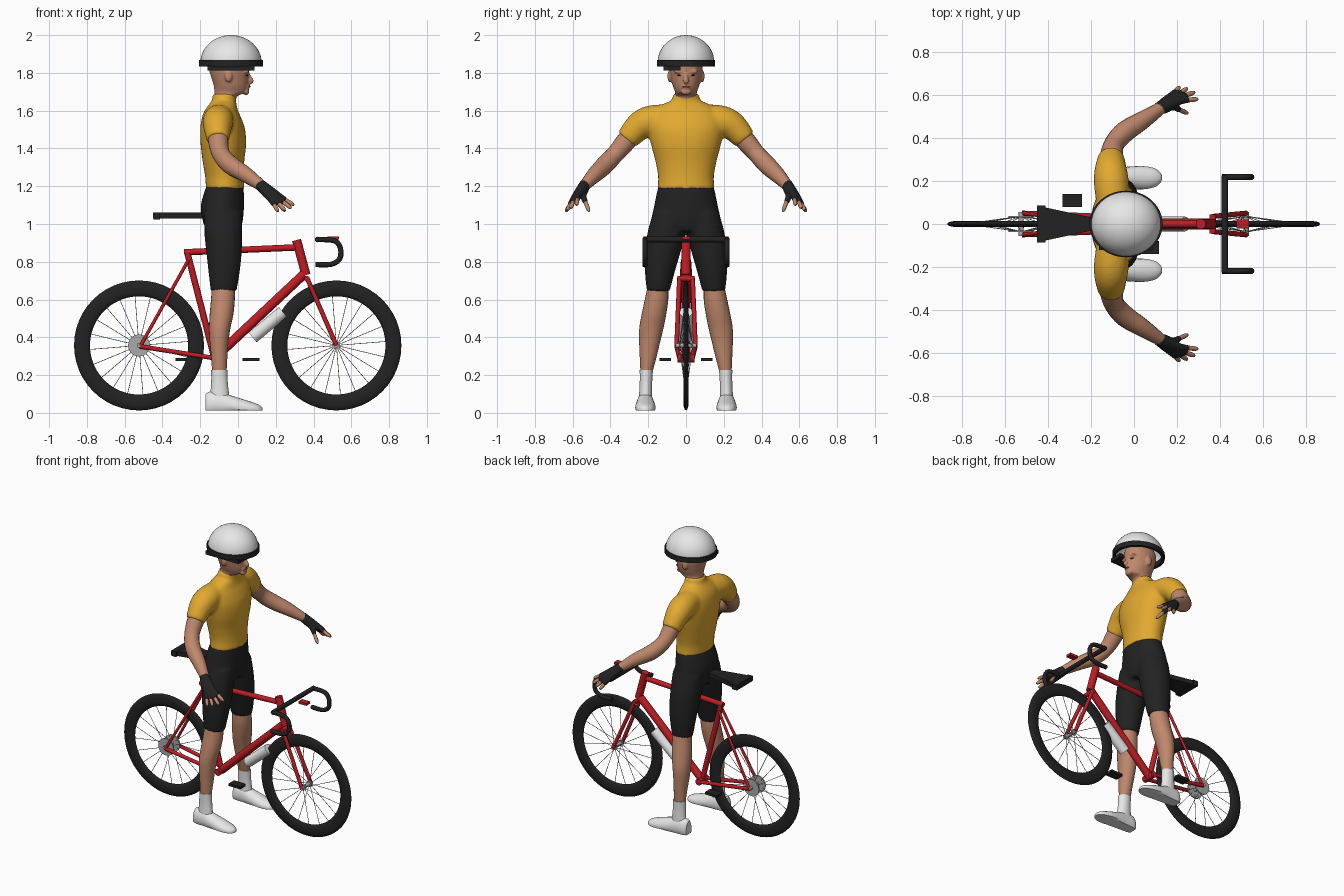
import bpy, bmesh
from math import cos, sin, pi, radians
from mathutils import Vector, Matrix

if "Cube" in bpy.data.objects:
    bpy.data.objects.remove(bpy.data.objects["Cube"], do_unlink=True)


def material(name, *rgb):
    m = bpy.data.materials.new(name)
    m.use_nodes = True
    m.diffuse_color = (*rgb, 1)
    m.node_tree.nodes["Principled BSDF"].inputs["Base Color"].default_value = (*rgb, 1)
    return m


WHITE = material("white", .8, .8, .8)
BLACK = material("black", .016, .016, .017)
YELLOW = material("jersey yellow", .76, .4, .03)
RED = material("frame red", .52, .012, .018)
SKIN = material("skin", .52, .245, .15)
GREY = material("metal grey", .4, .4, .4)
LIP = material("lip brown", .3, .1, .07)


def finish(name, bm, mat, voxel=0, smooth=4, angle=40):
    """Turn a bmesh into a shaded object; voxel fuses overlapping volumes."""
    bmesh.ops.recalc_face_normals(bm, faces=bm.faces[:])
    mesh = bpy.data.meshes.new(name)
    bm.to_mesh(mesh)
    bm.free()
    ob = bpy.data.objects.new(name, mesh)
    bpy.context.collection.objects.link(ob)
    mesh.materials.append(mat)
    bpy.ops.object.select_all(action='DESELECT')
    ob.select_set(True)
    bpy.context.view_layer.objects.active = ob
    bpy.ops.object.shade_smooth_by_angle(angle=radians(angle))
    if voxel:
        rm = ob.modifiers.new("fuse", 'REMESH')
        rm.mode, rm.voxel_size, rm.use_smooth_shade = 'VOXEL', voxel, True
        sm = ob.modifiers.new("soften", 'SMOOTH')
        sm.factor, sm.iterations = .5, smooth
    return ob


def spline(rows, steps=4):
    """Catmull-Rom interpolation of tuples."""
    rows = [rows[0], *rows, rows[-1]]
    out = []
    for a, b, c, d in zip(rows, rows[1:], rows[2:], rows[3:]):
        for k in range(steps):
            t = k / steps
            out.append(tuple(q + t / 2 * (r - p + t * (2*p - 5*q + 4*r - s + t * (3*(q - r) + s - p)))
                             for p, q, r, s in zip(a, b, c, d)))
    return out + [rows[-1]]


def loft(bm, rings, n=20):
    """Bridge elliptical rings given as centre, half axis, half axis."""
    loops = [[bm.verts.new(c + u * cos(2*pi*i/n) + v * sin(2*pi*i/n)) for i in range(n)]
             for c, u, v in rings]
    for a, b in zip(loops, loops[1:]):
        for i in range(n):
            j = (i + 1) % n
            bm.faces.new((a[i], a[j], b[j], b[i]))
    bm.faces.new(loops[0])
    bm.faces.new(loops[-1])


def stack(bm, rows, n=24):
    """Upright form from rows of z, back x, front x, centre y, half width."""
    loft(bm, [(Vector(((a + b) / 2, y, z)), Vector(((b - a) / 2, 0, 0)), Vector((0, w, 0)))
              for z, a, b, y, w in spline(rows)], n)


def pipe(bm, rows, n=12, ref=(0, 0, 1), steps=4):
    """Round tube through rows of x, y, z, radius."""
    rows = spline(rows, steps)
    pts = [Vector(r[:3]) for r in rows]
    rings = []
    for i, p in enumerate(pts):
        t = pts[min(i + 1, len(pts) - 1)] - pts[max(i - 1, 0)]
        u = t.cross(Vector(ref)).normalized()
        rings.append((p, u * rows[i][3], t.cross(u).normalized() * rows[i][3]))
    loft(bm, rings, n)


def rod(bm, a, b, r, n=12):
    d = (Vector(b) - Vector(a)).normalized()
    pipe(bm, [(*a, r), (*b, r)], n, (0, 1, 0) if abs(d.y) < .7 else (1, 0, 0), 1)


def box(bm, centre, size):
    bmesh.ops.create_cube(bm, size=1, matrix=Matrix.Translation(centre) @ Matrix.Diagonal((*size, 1)))


def ball(bm, centre, size):
    bmesh.ops.create_uvsphere(bm, u_segments=16, v_segments=10, radius=1,
                              matrix=Matrix.Translation(centre) @ Matrix.Diagonal((*size, 1)))


def ring_band(bm, centre, profile, plane, n=48):
    """Revolve a closed (radius, offset) profile; plane maps it to space."""
    loops = [[bm.verts.new(Vector(centre) + plane(r, o, 2*pi*i/n)) for r, o in profile] for i in range(n)]
    m = len(profile)
    for i in range(n):
        a, b = loops[i], loops[(i + 1) % n]
        for k in range(m):
            bm.faces.new((a[k], a[(k + 1) % m], b[(k + 1) % m], b[k]))


def mirrored(s, rows):
    return [(r[0], s * r[1], *r[2:]) for r in rows]


SIDES = (("left", 1), ("right", -1))

# Wheels: tyre, hub and spokes
HUB_Z = .357
for label, cx in (("rear", -.524), ("front", .521)):
    bm = bmesh.new()
    tube = [(.302 + .042 * cos(k * pi / 6), .014 * sin(k * pi / 6)) for k in range(12)]
    ring_band(bm, (cx, 0, HUB_Z), tube, lambda r, o, a: Vector((r * cos(a), o, r * sin(a))))
    finish(label + "_tyre", bm, BLACK, angle=70)
    bm = bmesh.new()
    rod(bm, (cx, -.055, HUB_Z), (cx, .055, HUB_Z), .012)
    for s in (-1, 1):
        flange = .058 if label == "rear" else .02
        rod(bm, (cx, s * .03, HUB_Z), (cx, s * .038, HUB_Z), flange, 28)
    finish(label + "_hub", bm, GREY)
    bm = bmesh.new()
    for k in range(20):
        a = k * pi / 10 + .08
        d = Vector((cos(a), 0, sin(a)))
        c = Vector((cx, 0, HUB_Z))
        rod(bm, c + d * .015 + Vector((0, .034 * (-1) ** k, 0)), c + d * .265, .0018, 5)
    finish(label + "_spokes", bm, GREY)

# Frame and fork
SEAT, CRANK, HEAD, CROWN = (-.27, 0, .855), (-.125, 0, .29), (.31, 0, .915), (.36, 0, .73)
bm = bmesh.new()
rod(bm, SEAT, CRANK, .017)
rod(bm, (-.285, 0, .85), (.31, 0, .876), .017)
rod(bm, HEAD, CROWN, .024)
rod(bm, (.35, 0, .735), CRANK, .025)
rod(bm, (-.125, -.045, .29), (-.125, .045, .29), .022)
rod(bm, (.365, -.045, .71), (.365, .045, .71), .015)
for s in (-1, 1):
    rod(bm, (.365, s * .035, .715), (.521, s * .05, HUB_Z), .012)
    rod(bm, (-.262, s * .018, .81), (-.515, s * .05, HUB_Z), .009)
    rod(bm, (-.52, s * .05, .352), (-.125, s * .035, .29), .012)
finish("frame", bm, RED)

# Drop handlebar with a small red clamp
bm = bmesh.new()
rod(bm, (.422, -.225, .918), (.422, .225, .918), .015)
for s in (-1, 1):
    pipe(bm, mirrored(s, [(.41, .218, .786, .014), (.49, .218, .786, .014), (.538, .218, .815, .014),
                          (.542, .218, .872, .014), (.51, .218, .912, .014), (.42, .218, .918, .014)]),
         10, (0, 1, 0), 3)
finish("handlebar", bm, BLACK)
bm = bmesh.new()
box(bm, (.505, 0, .925), (.06, .04, .016))
finish("bar_clamp", bm, RED)

# Saddle, tapering towards its nose
bm = bmesh.new()
box(bm, (-.28, 0, 1.045), (.34, .17, .03))
for v in bm.verts:
    if v.co.x > -.2:
        v.co.y *= .14
box(bm, (-.43, 0, 1.043), (.036, .172, .036))
finish("saddle", bm, BLACK)

# Pedals and bottle
for label, x, y in (("left", -.287, .11), ("right", .07, -.11)):
    bm = bmesh.new()
    box(bm, (x, y, .283), (.09, .06, .016))
    finish(label + "_pedal", bm, BLACK)
bm = bmesh.new()
rod(bm, (.077, 0, .4), (.238, 0, .534), .034, 24)
finish("bottle", bm, WHITE)

# Jersey: torso with sleeves fused in
bm = bmesh.new()
stack(bm, [(1.185, -.17, .034, 0, .152), (1.25, -.174, .03, 0, .148), (1.33, -.187, .033, 0, .162),
           (1.42, -.198, .043, 0, .185), (1.5, -.2, .038, 0, .2), (1.56, -.192, .018, 0, .195),
           (1.6, -.177, 0, 0, .17), (1.635, -.152, -.008, 0, .12), (1.655, -.138, -.01, 0, .078),
           (1.69, -.134, -.004, 0, .068)], 32)
for s in (-1, 1):
    pipe(bm, mirrored(s, [(-.1, .1, 1.56, .075), (-.105, .19, 1.545, .082), (-.108, .25, 1.515, .076),
                          (-.106, .315, 1.445, .06)]), 20)
finish("jersey", bm, YELLOW, .011, 6)

# Shorts: pelvis and two thighs
bm = bmesh.new()
stack(bm, [(1.2, -.168, .03, 0, .148), (1.1, -.197, .032, 0, .168), (1.02, -.188, .026, 0, .182),
           (.96, -.165, .01, 0, .15)], 32)
for s in (-1, 1):
    stack(bm, [(1.06, -.18, .02, s * .09, .085), (.95, -.178, .022, s * .105, .1),
               (.85, -.168, .02, s * .123, .094), (.75, -.157, .01, s * .138, .08),
               (.645, -.145, -.007, s * .147, .061)])
finish("shorts", bm, BLACK, .011, 4)

for label, s in SIDES:
    # Lower leg, sock and shoe
    bm = bmesh.new()
    stack(bm, [(.69, -.137, -.016, s * .147, .052), (.6, -.143, -.017, s * .156, .062),
               (.52, -.15, -.025, s * .17, .065), (.45, -.153, -.04, s * .183, .064),
               (.38, -.15, -.05, s * .192, .056), (.3, -.142, -.056, s * .2, .045),
               (.21, -.137, -.061, s * .21, .031)])
    finish(label + "_lower_leg", bm, SKIN)
    bm = bmesh.new()
    stack(bm, [(.226, -.142, -.056, s * .21, .035), (.16, -.142, -.054, s * .212, .033),
               (.08, -.148, -.045, s * .214, .035)])
    finish(label + "_sock", bm, WHITE)
    bm = bmesh.new()
    shoe = [(-.172, .098, .03), (-.15, .112, .042), (-.09, .11, .046), (-.03, .09, .051),
            (.04, .068, .054), (.095, .05, .044), (.122, .036, .025), (.13, .025, .008)]
    loft(bm, [(Vector((x, s * .215, .4 * h)), Vector((0, w, 0)), Vector((0, 0, .6 * h)))
              for x, h, w in spline(shoe)])
    for v in bm.verts:
        v.co.z = max(v.co.z, .012)
    finish(label + "_shoe", bm, WHITE)

    # Bare arm
    bm = bmesh.new()
    pipe(bm, mirrored(s, [(-.107, .27, 1.49, .054), (-.104, .32, 1.435, .053), (-.09, .375, 1.37, .047),
                          (-.04, .43, 1.312, .049), (.04, .482, 1.262, .042), (.135, .545, 1.195, .027)]), 18)
    finish(label + "_arm", bm, SKIN)

    # Fingerless glove and fingertips
    wrist = Vector((.115, .535, 1.21))
    fingers = [((.215, .572, 1.15), (.297, .58, 1.1)), ((.21, .587, 1.14), (.282, .612, 1.083)),
               ((.195, .595, 1.132), (.248, .63, 1.073)), ((.177, .598, 1.127), (.212, .637, 1.066)),
               ((.18, .545, 1.15), (.25, .513, 1.067))]
    glove, tips = bmesh.new(), bmesh.new()
    for knuckle, tip in fingers:
        k, t = Vector(knuckle), Vector(tip)
        m = k.lerp(t, .45)
        pipe(glove, mirrored(s, [(*wrist, .03), (*wrist.lerp(k, .5), .025), (*k, .018), (*m, .014)]))
        pipe(tips, mirrored(s, [(*k, .01), (*m, .011), (*k.lerp(t, .85), .0105), (*t, .005)]), 10)
    finish(label + "_glove", glove, BLACK, .006, 3)
    finish(label + "_fingers", tips, SKIN)

# Head with nose, brow, chin and ears
bm = bmesh.new()
stack(bm, [(1.62, -.125, -.012, 0, .06), (1.675, -.125, -.005, 0, .06), (1.695, -.125, .04, 0, .057),
           (1.73, -.128, .052, 0, .07), (1.77, -.14, .056, 0, .08), (1.81, -.152, .06, 0, .087),
           (1.86, -.158, .06, 0, .087), (1.92, -.13, .03, 0, .065)])
pipe(bm, [(.05, 0, 1.8, .009), (.063, 0, 1.77, .013), (.07, 0, 1.755, .014), (.05, 0, 1.748, .01)],
     10, (0, 1, 0))
ball(bm, (.042, 0, 1.7), (.018, .028, .018))
ball(bm, (.048, 0, 1.726), (.016, .026, .013))
for s in (-1, 1):
    ball(bm, (.042, s * .034, 1.807), (.017, .03, .011))
    ball(bm, (-.05, s * .088, 1.782), (.02, .01, .032))
finish("head", bm, SKIN, .006, 3)
bm = bmesh.new()
for s in (-1, 1):
    ball(bm, (.044, s * .034, 1.787), (.009, .012, .005))
finish("eyes", bm, BLACK)
bm = bmesh.new()
ball(bm, (.06, 0, 1.727), (.006, .021, .005))
finish("lips", bm, LIP)

# Helmet: hollow dome, rim band and side strap
bm = bmesh.new()
bmesh.ops.create_uvsphere(bm, u_segments=40, v_segments=24, radius=1,
                          matrix=Matrix.Translation((-.037, 0, 1.855)) @ Matrix.Diagonal((.162, .15, .145, 1)))
bmesh.ops.delete(bm, geom=[v for v in bm.verts if v.co.z < 1.85], context='VERTS')
dome = finish("helmet_dome", bm, WHITE)
shell = dome.modifiers.new("shell", 'SOLIDIFY')
shell.thickness = .01
bm = bmesh.new()
ring_band(bm, (-.037, 0, 1.852), [(.15, -.017), (.17, -.017), (.17, .017), (.15, .017)],
          lambda r, o, a: Vector((r * cos(a), .91 * r * sin(a), o)))
finish("helmet_band", bm, BLACK)
bm = bmesh.new()
box(bm, (-.037, -.075, 1.826), (.25, .09, .026))
finish("helmet_strap", bm, BLACK)
